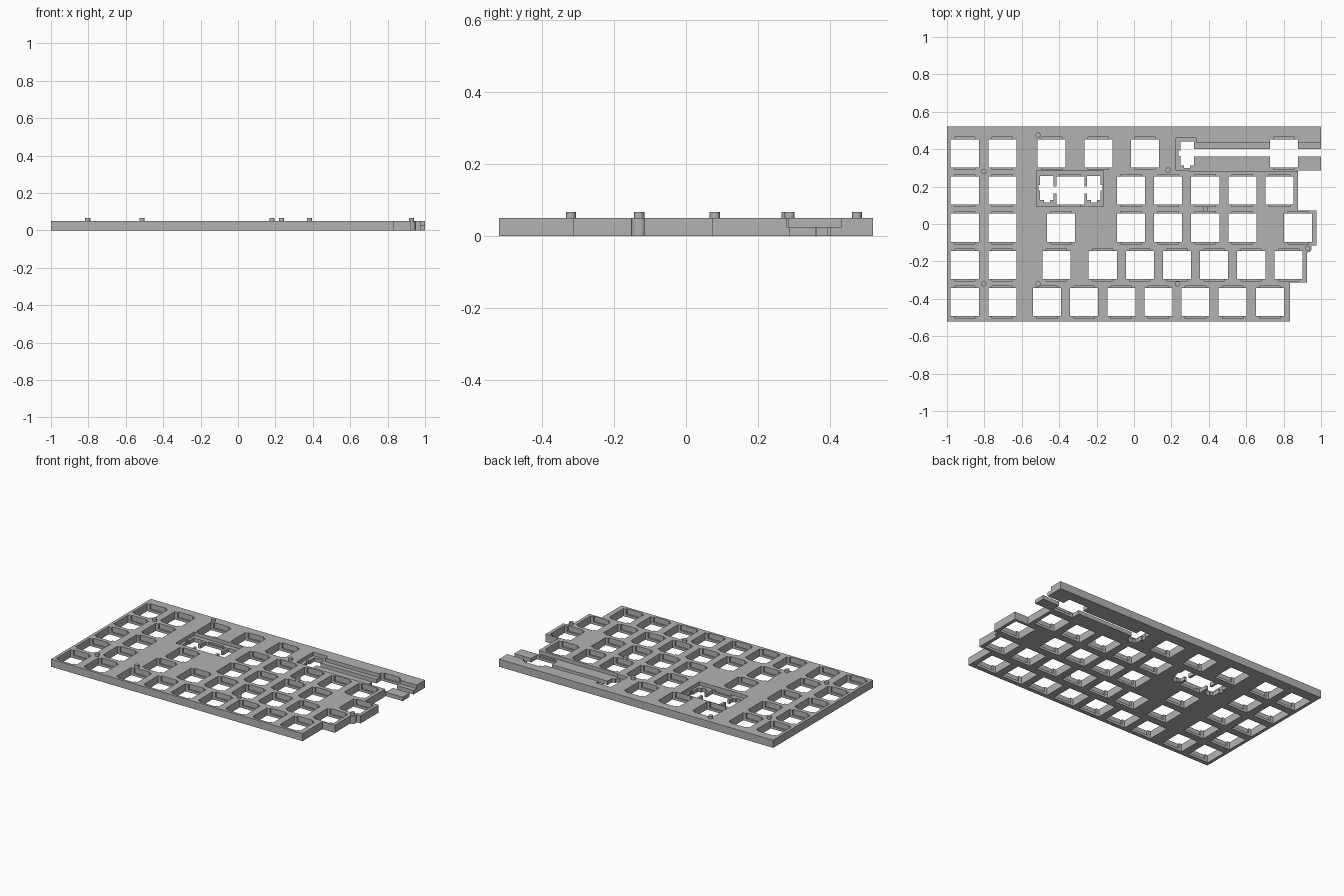
import bpy, bmesh
from mathutils import Matrix, Vector

cube = bpy.data.objects.get("Cube")
if cube:
    bpy.data.objects.remove(cube)

TOP, FLOOR, LIP = 0.05, 0.026, 0.016   # plate top, stabilizer pocket floor, clip lip
HOLE = 0.075                           # half width of a switch opening

grey = bpy.data.materials.new("plate_grey")
grey.use_nodes = True
colour = (0.45, 0.45, 0.45, 1)
grey.diffuse_color = colour
grey.node_tree.nodes["Principled BSDF"].inputs["Base Color"].default_value = colour


def add_object(name, bm):
    bmesh.ops.recalc_face_normals(bm, faces=bm.faces)
    mesh = bpy.data.meshes.new(name)
    bm.to_mesh(mesh)
    bm.free()
    mesh.materials.append(grey)
    obj = bpy.data.objects.new(name, mesh)
    bpy.context.collection.objects.link(obj)
    return obj


def add_box(bm, x0, x1, y0, y1, z0=-0.02, z1=0.1):
    size = Matrix.Diagonal((x1 - x0, y1 - y0, z1 - z0, 1))
    centre = Vector((x0 + x1, y0 + y1, z0 + z1)) / 2
    bmesh.ops.create_cube(bm, size=1, matrix=Matrix.Translation(centre) @ size)


def add_cylinder(bm, x, y, radius, z0, z1):
    bmesh.ops.create_cone(bm, cap_ends=True, segments=24, radius1=radius, radius2=radius,
                          depth=z1 - z0, matrix=Matrix.Translation((x, y, (z0 + z1) / 2)))


def apply_boolean(target, bm, operation):
    tool = add_object("cutter", bm)
    tool.hide_render = True
    mod = target.modifiers.new("boolean", 'BOOLEAN')
    mod.object, mod.operation = tool, operation
    mod.solver, mod.use_self = 'EXACT', True
    bpy.context.view_layer.objects.active = target
    bpy.ops.object.modifier_apply(modifier=mod.name)
    bpy.data.objects.remove(tool)


# Plate with its stepped right edge
outline = [(-1, -0.52), (0.835, -0.52), (0.835, -0.313), (0.925, -0.313), (0.925, -0.115),
           (0.975, -0.115), (0.975, 0.073), (0.877, 0.073), (0.877, 0.287), (1, 0.287),
           (1, 0.52), (-1, 0.52)]
bm = bmesh.new()
face = bm.faces.new([bm.verts.new((x, y, 0)) for x, y in outline])
up = bmesh.ops.extrude_face_region(bm, geom=[face])
bmesh.ops.translate(bm, vec=(0, 0, TOP), verts=[v for v in up["geom"] if isinstance(v, bmesh.types.BMVert)])
plate = add_object("switch_plate", bm)

# Boss that carries the outermost peg
bm = bmesh.new()
add_cylinder(bm, 0.928, -0.13, 0.022, 0, TOP)
apply_boolean(plate, bm, 'UNION')

# Switch columns for each row, keyed by the row centre
rows = {
    0.378: [-0.44, -0.19, 0.058, 0.802],
    0.179: [-0.34, -0.016, 0.182, 0.381, 0.579, 0.778],
    -0.02: [-0.39, -0.016, 0.182, 0.381, 0.579, 0.878],
    -0.219: [-0.415, -0.167, 0.031, 0.23, 0.428, 0.627, 0.827],
    -0.418: [-0.465, -0.267, -0.068, 0.13, 0.329, 0.527, 0.726],
}
through, notches, pockets = bmesh.new(), bmesh.new(), bmesh.new()
for y, columns in rows.items():
    for x in [-0.905, -0.704] + columns:
        add_box(through, x - HOLE, x + HOLE, y - HOLE, y + HOLE)
        add_box(notches, x - 0.055, x + 0.055, y - 0.086, y + 0.086, LIP)


def stabilizer(x, y, side):
    """Housing opening with a foot notch and a side notch."""
    add_box(through, x - 0.036, x + 0.036, y - 0.058, y + 0.072)
    add_box(through, x - 0.016, x + 0.016, y - 0.07, y)
    outer = x + side * 0.045
    add_box(through, min(x, outer), max(x, outer), y - 0.006, y + 0.024)


# Short stabilizer: two housings, wire slot and pocket
for side in (-1, 1):
    stabilizer(-0.34 + side * 0.126, 0.185, side)
add_box(through, -0.45, -0.23, 0.163, 0.2)
add_box(pockets, -0.52, -0.163, 0.094, 0.287, FLOOR)

# Long stabilizer: one housing, wire slot running out of the right edge
stabilizer(0.284, 0.37, -1)
add_box(through, 0.29, 1.1, 0.36, 0.402)
add_box(pockets, 0.225, 0.335, 0.287, 0.46, FLOOR)
add_box(pockets, 0.3, 1.1, 0.28, 0.433, FLOOR)

for cutter in (pockets, notches, through):
    apply_boolean(plate, cutter, 'DIFFERENCE')

# Locating pegs on the upper face
pegs = [(-0.803, 0.28), (-0.513, 0.475), (0.182, 0.288), (0.382, 0.08),
        (0.928, -0.13), (-0.803, -0.32), (-0.513, -0.32), (0.232, -0.32)]
for i, (x, y) in enumerate(pegs):
    bm = bmesh.new()
    add_cylinder(bm, x, y, 0.014, TOP - 0.03, 0.067)
    peg = add_object(f"locating_peg_{i + 1}", bm)
    bpy.ops.object.select_all(action='DESELECT')
    peg.select_set(True)
    bpy.context.view_layer.objects.active = peg
    bpy.ops.object.shade_smooth_by_angle()
